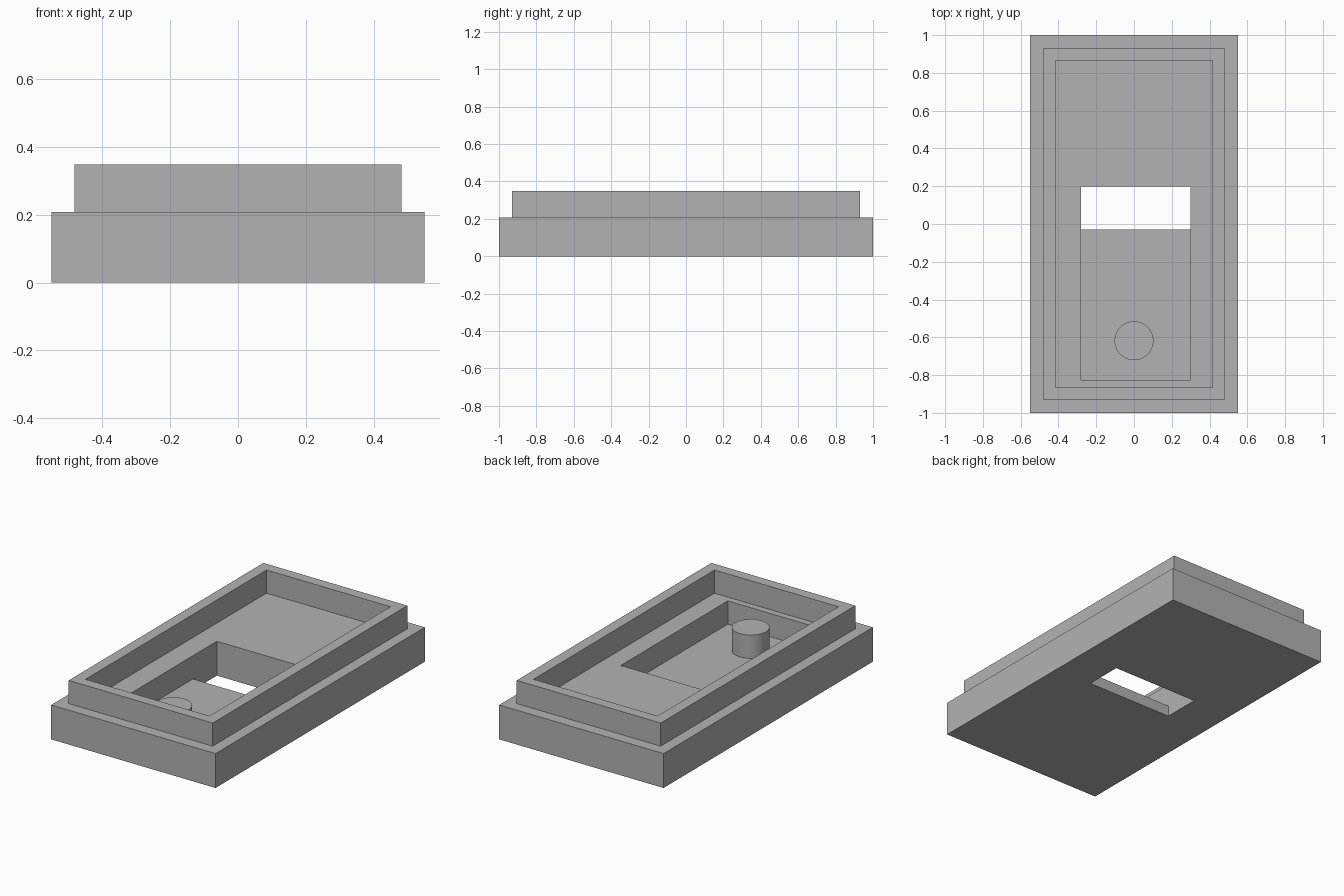
import bpy, math

if "Cube" in bpy.data.objects:
    bpy.data.objects.remove(bpy.data.objects["Cube"])

BASE_TOP, RIM_TOP, FLOOR = 0.208, 0.348, 0.067

grey = bpy.data.materials.new("plain grey")
grey.diffuse_color = (0.45, 0.45, 0.45, 1)
grey.use_nodes = True
grey.node_tree.nodes["Principled BSDF"].inputs["Base Color"].default_value = grey.diffuse_color


def box(name, x0, x1, y0, y1, z0, z1):
    bpy.ops.mesh.primitive_cube_add(
        size=1, location=((x0 + x1) / 2, (y0 + y1) / 2, (z0 + z1) / 2))
    ob = bpy.context.object
    ob.name = name
    ob.scale = (x1 - x0, y1 - y0, z1 - z0)
    bpy.ops.object.transform_apply(location=True, rotation=False, scale=True)
    ob.data.materials.append(grey)
    return ob


def combine(target, other, operation):
    """Apply a boolean to the target and remove the helper."""
    mod = target.modifiers.new(operation.lower(), 'BOOLEAN')
    mod.operation = operation
    mod.solver = 'EXACT'
    mod.object = other
    bpy.context.view_layer.objects.active = target
    bpy.ops.object.modifier_apply(modifier=mod.name)
    bpy.data.objects.remove(other, do_unlink=True)


# Base slab with a narrower raised rim
tray = box("tray", -0.55, 0.55, -1, 1, 0, BASE_TOP)
combine(tray, box("rim", -0.482, 0.482, -0.93, 0.93, 0.1, RIM_TOP), 'UNION')

# Cavity inside the rim, down to the top of the base
combine(tray, box("cavity", -0.415, 0.415, -0.865, 0.865, BASE_TOP, 0.5), 'DIFFERENCE')

# Deep pocket in the base, then the through slot at its back end
combine(tray, box("pocket", -0.28, 0.298, -0.825, 0.198, FLOOR, 0.5), 'DIFFERENCE')
combine(tray, box("slot", -0.28, 0.298, -0.03, 0.198, -0.1, 0.4), 'DIFFERENCE')

# Round peg standing on the pocket floor
bpy.ops.mesh.primitive_cylinder_add(
    vertices=64, radius=0.103, depth=BASE_TOP - FLOOR,
    location=(0, -0.618, (BASE_TOP + FLOOR) / 2))
peg = bpy.context.object
peg.name = "peg"
peg.data.materials.append(grey)
bpy.ops.object.shade_smooth_by_angle(angle=math.radians(30))
